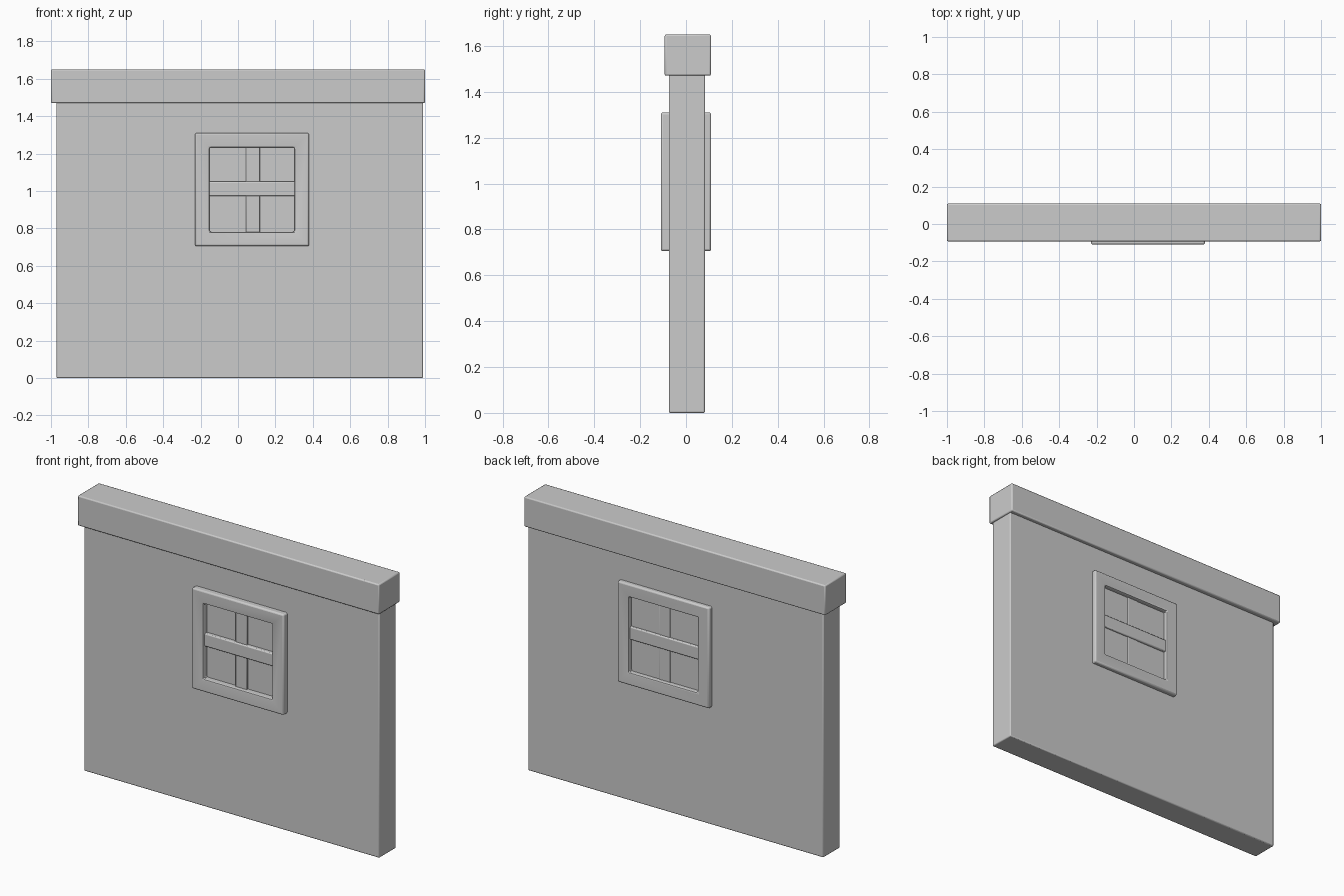
import bpy

if "Cube" in bpy.data.objects:
    bpy.data.objects.remove(bpy.data.objects["Cube"], do_unlink=True)

# One plain grey for the whole wall section
grey = bpy.data.materials.new("plain_grey")
grey.use_nodes = True
colour = (0.6, 0.6, 0.6, 1)
grey.diffuse_color = colour
grey.node_tree.nodes["Principled BSDF"].inputs["Base Color"].default_value = colour


def box(name, x, y, z, bevel):
    """Rounded box spanning the given (low, high) ranges."""
    bpy.ops.mesh.primitive_cube_add(size=1, location=[sum(r) / 2 for r in (x, y, z)])
    obj = bpy.context.object
    obj.name = name
    obj.scale = [r[1] - r[0] for r in (x, y, z)]
    bpy.ops.object.transform_apply(location=False, rotation=False, scale=True)
    obj.data.materials.append(grey)
    if bevel:
        round_edges(obj, bevel)
    return obj


def round_edges(obj, width):
    mod = obj.modifiers.new("rounded_edges", "BEVEL")
    mod.width = width
    mod.segments = 2
    bpy.ops.object.select_all(action="DESELECT")
    obj.select_set(True)
    bpy.context.view_layer.objects.active = obj
    bpy.ops.object.shade_smooth_by_angle()


# Wall and the heavier beam capping it
box("wall", (-0.97, 0.99), (-0.075, 0.083), (0, 1.475), 0.006)
box("top_beam", (-1, 1), (-0.093, 0.109), (1.47, 1.65), 0.007)

# Window frame: a square ring passing through the wall
left, right, low, high = -0.23, 0.38, 0.705, 1.31
rim = 0.077
frame = box("window_frame", (left, right), (-0.11, 0.11), (low, high), 0)
cutter = box("window_opening_cutter", (left + rim, right - rim), (-0.3, 0.3),
             (low + rim, high - rim), 0)
cutter.hide_render = True
cutter.hide_viewport = True
cut = frame.modifiers.new("opening", "BOOLEAN")
cut.object = cutter
cut.solver = "EXACT"
round_edges(frame, 0.009)

# Crossed glazing bars, the horizontal one standing prouder
box("vertical_bar", (0.043, 0.118), (-0.086, 0.086), (low + 0.05, high - 0.05), 0.004)
box("horizontal_bar", (left + 0.05, right - 0.05), (-0.097, 0.097), (0.973, 1.05), 0.006)
